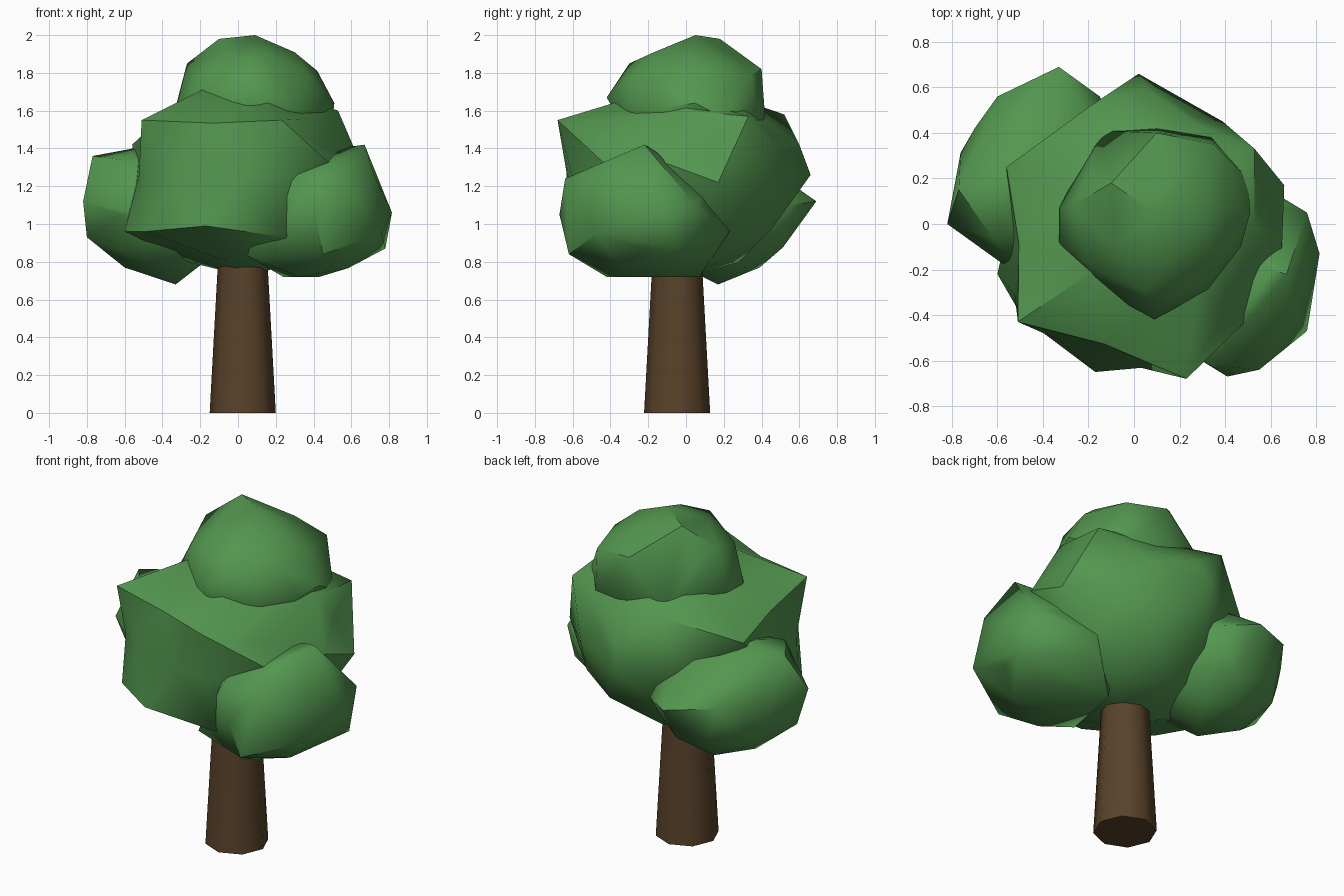
import bpy
import bmesh
from math import radians
from mathutils import Matrix, Vector

default_cube = bpy.data.objects.get("Cube")
if default_cube:
    bpy.data.objects.remove(default_cube, do_unlink=True)


def make_material(name, colour):
    material = bpy.data.materials.new(name)
    material.use_nodes = True
    material.diffuse_color = colour
    shader = next(n for n in material.node_tree.nodes if n.type == "BSDF_PRINCIPLED")
    shader.inputs["Base Color"].default_value = colour
    shader.inputs["Roughness"].default_value = 0.9
    return material


leaf_green = make_material("leaf green", (0.086, 0.305, 0.078, 1))
bark_brown = make_material("bark brown", (0.1, 0.055, 0.023, 1))


def finish(bm, name, material, angle):
    """Turn a bmesh into a named, coloured, smooth-shaded object."""
    bmesh.ops.recalc_face_normals(bm, faces=bm.faces)
    mesh = bpy.data.meshes.new(name)
    bm.to_mesh(mesh)
    bm.free()
    mesh.materials.append(material)
    part = bpy.data.objects.new(name, mesh)
    bpy.context.collection.objects.link(part)
    bpy.ops.object.select_all(action="DESELECT")
    part.select_set(True)
    bpy.context.view_layer.objects.active = part
    bpy.ops.object.shade_smooth_by_angle(angle=radians(angle))
    return part


def foliage(name, centre, radii, corners, hollow=0.0):
    """A faceted clump: a low-poly ellipsoid wrapped together with jutting corners."""
    bm = bmesh.new()
    placement = Matrix.Translation(centre) @ Matrix.Diagonal((*radii, 1))
    bmesh.ops.create_icosphere(bm, subdivisions=2, radius=1, matrix=placement)
    bmesh.ops.delete(bm, geom=bm.edges[:], context="EDGES_FACES")
    # Drop round points crowding a corner so that each corner stays crisp
    crowded = [v for v in bm.verts
               if any((v.co - Vector(c)).length < radii[0] * 0.3 for c in corners)]
    bmesh.ops.delete(bm, geom=crowded, context="VERTS")
    for corner in corners:
        bm.verts.new(corner)
    bmesh.ops.convex_hull(bm, input=bm.verts[:])
    loose = [v for v in bm.verts if not v.link_faces]
    bmesh.ops.delete(bm, geom=loose, context="VERTS")
    # Hollow the long facets a little so that the corners flare out
    if hollow:
        long_edges = [e for e in bm.edges if e.calc_length() > 0.5]
        split = bmesh.ops.subdivide_edges(bm, edges=long_edges, cuts=1)
        for v in split["geom_inner"]:
            if isinstance(v, bmesh.types.BMVert):
                v.co = v.co.lerp(Vector(centre), hollow)
        bmesh.ops.triangulate(bm, faces=bm.faces[:])
    return finish(bm, name, leaf_green, 42)


# Tapered eight-sided trunk, running up into the foliage
bm = bmesh.new()
bmesh.ops.create_cone(bm, cap_ends=True, segments=8, radius1=0.175, radius2=0.12,
                      depth=1, matrix=Matrix.Translation((0.025, -0.047, 0.5)))
finish(bm, "trunk", bark_brown, 50)

# Large central clump with a blunt overhanging front
foliage("main_foliage", (0.05, 0, 1.23), (0.57, 0.55, 0.51), [
    (-0.51, -0.43, 1.55), (0.23, -0.68, 1.55), (-0.17, -0.65, 0.99),
    (-0.6, -0.22, 0.96), (-0.49, -0.41, 0.96), (0.25, -0.58, 0.93),
    (0.02, 0.66, 1.26), (-0.56, 0.25, 1.42), (-0.19, 0.52, 1.58),
    (0.05, 0.6, 1.42), (0.39, 0.45, 1.25), (0.53, 0.33, 1.57),
    (0.66, 0.17, 1.22), (0.53, 0, 1.6), (0.65, -0.1, 1.32),
    (0.51, -0.41, 1.3), (-0.17, -0.2, 1.72), (0.12, -0.22, 1.69),
], hollow=0.05)

# Rounded crown
foliage("crown_foliage", (0.09, 0.02, 1.62), (0.4, 0.38, 0.34), [
    (0.09, 0.05, 2), (-0.1, 0.18, 1.98), (0.09, -0.42, 1.67),
    (-0.33, 0.07, 1.62), (-0.33, -0.08, 1.6), (0.51, 0.05, 1.64),
    (0.5, 0.2, 1.56), (0.34, 0.38, 1.55), (-0.15, 0.41, 1.55),
    (0.1, 0.42, 1.55), (0.1, 0.4, 1.82), (0.35, 0.35, 1.79),
    (-0.27, 0.08, 1.85), (0.42, 0.08, 1.81), (0.05, -0.3, 1.85),
])

# Low side clump leaning to the back
foliage("right_foliage", (-0.4, 0.19, 1.05), (0.38, 0.4, 0.33), [
    (-0.33, 0.69, 1.12), (-0.82, 0, 1.12), (-0.77, 0.15, 1.36),
    (-0.8, 0.08, 0.93), (-0.6, 0.56, 1.15), (-0.7, 0.42, 1.1),
    (-0.33, 0.17, 0.68), (-0.5, -0.23, 1.05), (-0.52, 0.12, 0.83),
    (-0.15, 0.56, 1.1), (-0.5, 0.2, 1.41), (-0.62, -0.06, 1.34),
])

# Low side clump leaning to the front
foliage("left_foliage", (0.43, -0.22, 1.03), (0.36, 0.38, 0.31), [
    (0.815, -0.13, 1.06), (0.67, -0.22, 1.42), (0.6, -0.2, 1.41),
    (0.55, -0.64, 1.24), (0.33, -0.62, 1.25), (0.41, -0.67, 1.05),
    (0.76, -0.47, 0.95), (0.78, -0.05, 0.87), (0.72, -0.42, 1.26),
    (0.45, -0.62, 0.84), (0.33, -0.42, 0.72), (0.24, 0.07, 0.72),
    (0.46, 0.23, 0.96), (0.48, 0.14, 0.87), (0.76, 0.05, 1.1),
    (0.67, 0.09, 1.1), (0.05, -0.45, 0.83),
])
